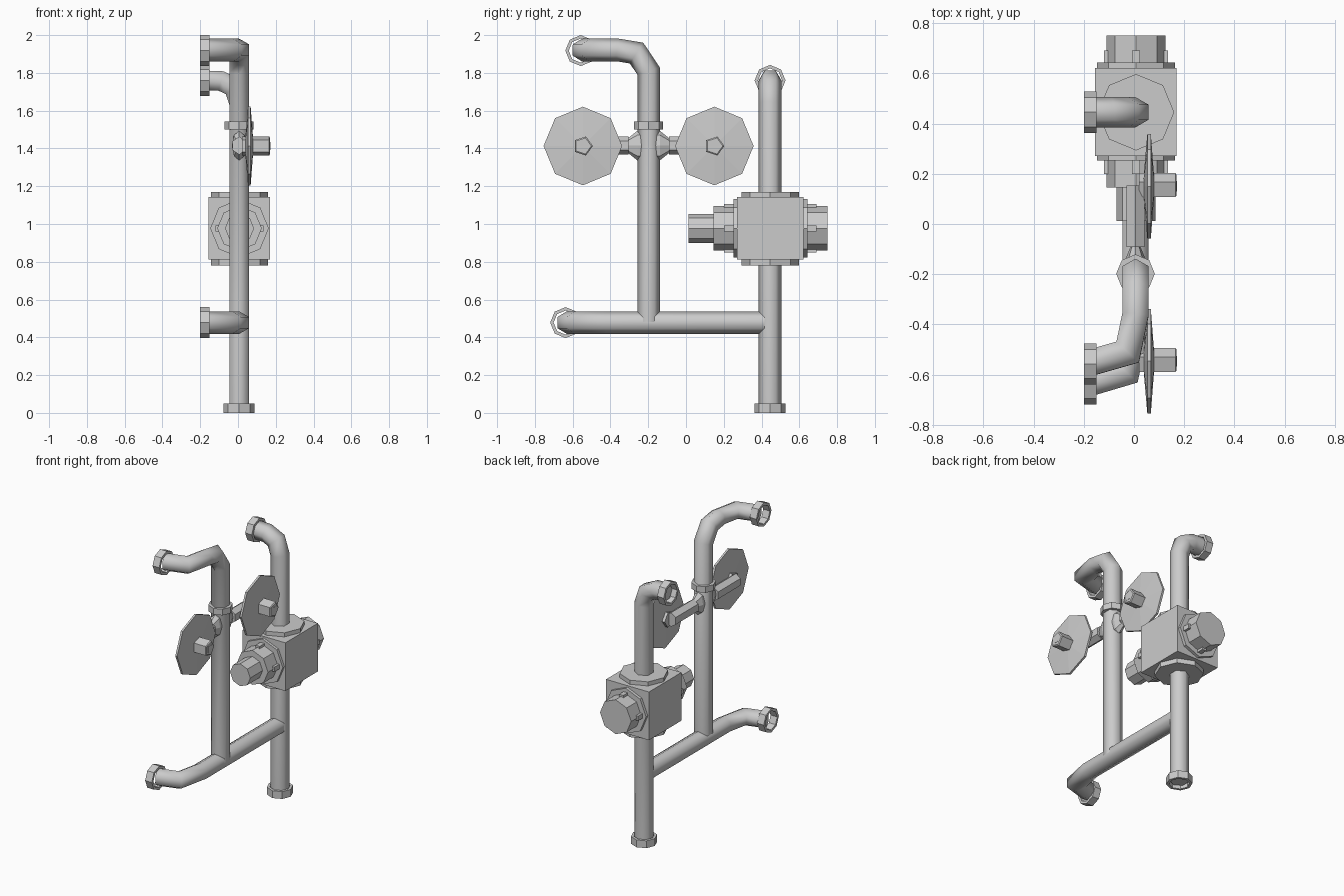
import bpy, bmesh, math
from mathutils import Vector, Matrix

if "Cube" in bpy.data.objects:
    bpy.data.objects.remove(bpy.data.objects["Cube"])

X0 = 0.006          # common pipe plane
MAIN_Y, RISER_Y = 0.445, -0.198
AXES = {'x': Matrix.Rotation(math.pi / 2, 4, 'Y'),
        'y': Matrix.Rotation(-math.pi / 2, 4, 'X'),
        'z': Matrix.Identity(4)}


def finish(name, bm, smooth=False):
    bmesh.ops.remove_doubles(bm, verts=bm.verts, dist=1e-5)
    bmesh.ops.recalc_face_normals(bm, faces=bm.faces)
    if smooth:
        for f in bm.faces:
            f.smooth = len(f.verts) == 4
    me = bpy.data.meshes.new(name)
    bm.to_mesh(me)
    bm.free()
    ob = bpy.data.objects.new(name, me)
    bpy.context.collection.objects.link(ob)
    return ob


def skin(bm, rings, closed):
    n = len(rings[0])
    pairs = list(zip(rings, rings[1:])) + ([(rings[-1], rings[0])] if closed else [])
    for a, b in pairs:
        for i in range(n):
            j = (i + 1) % n
            bm.faces.new((a[i], a[j], b[j], b[i]))
    if not closed:
        bm.faces.new(rings[0])
        bm.faces.new(rings[-1])


def lathe(name, origin, axis, profile, n=8, phase=0.0, squash=1.0, closed=False):
    """Spin (distance along axis, radius) points; squash flattens the first cross axis."""
    bm = bmesh.new()
    m = Matrix.Translation(origin) @ AXES[axis]
    rings = []
    for t, r in profile:
        angs = [phase + 2 * math.pi * i / n for i in range(n)]
        rings.append([bm.verts.new(m @ Vector((r * squash * math.cos(a), r * math.sin(a), t)))
                      for a in angs])
    skin(bm, rings, closed)
    return finish(name, bm)


def pipe(name, pts, normal, r=0.06, n=6):
    """Sweep a hexagon along a path with mitred bends."""
    pts = [Vector(p) for p in pts]
    nrm = Vector(normal)
    dirs = [(b - a).normalized() for a, b in zip(pts, pts[1:])]
    bm = bmesh.new()
    rings = []
    for i, p in enumerate(pts):
        d0, d1 = dirs[max(i - 1, 0)], dirs[min(i, len(dirs) - 1)]
        cut = (d0 + d1).normalized()
        side = d0.cross(nrm)
        ring = []
        for k in range(n):
            a = 2 * math.pi * k / n
            o = (nrm * math.cos(a) + side * math.sin(a)) * r
            o -= d0 * (o.dot(cut) / d0.dot(cut))
            ring.append(bm.verts.new(p + o))
        rings.append(ring)
        nrm = d0.rotation_difference(d1) @ nrm
    skin(bm, rings, False)
    return finish(name, bm, True)


def flange(name, origin, axis, depth):
    lathe(name, origin, axis, [(0, .082), (depth, .082), (depth, .064), (0, .064)], closed=True)


def box(name, lo, hi):
    bm = bmesh.new()
    bmesh.ops.create_cube(bm, size=1)
    for v in bm.verts:
        v.co = Vector([(a + b) / 2 + c * (b - a) for a, b, c in zip(lo, hi, v.co)])
    return finish(name, bm)


# Pipes
pipe("main_pipe", [(X0, MAIN_Y, .02), (X0, MAIN_Y, 1.64), (-.022, MAIN_Y, 1.725),
                   (-.09, MAIN_Y, 1.757), (-.165, MAIN_Y, 1.76)], (0, 1, 0))
pipe("riser_pipe", [(X0, RISER_Y, .48), (X0, RISER_Y, 1.81), (X0, -.262, 1.905),
                    (X0, -.36, 1.921), (-.025, -.51, 1.921), (-.165, -.55, 1.921)], (0, 1, 0))
pipe("cross_pipe", [(X0, .42, .478), (X0, -.42, .478), (-.03, -.59, .478),
                    (-.165, -.63, .478)], (0, 0, 1))

# Pipe end flanges
flange("bottom_flange", (X0, MAIN_Y, 0), 'z', .05)
for name, y, z in (("main_flange", MAIN_Y, 1.76), ("riser_flange", -.557, 1.918),
                   ("cross_flange", -.637, .478)):
    flange(name, (-.2, y, z), 'x', .05)
lathe("riser_collar", (X0, RISER_Y, 1.5), 'z', [(0, .077), (.042, .077)])

# Side arms and handwheels, one each side of the riser
for side, s in (("left", -1), ("right", 1)):
    c = (X0, RISER_Y, 1.415)
    lathe(side + "_arm_cone", c, 'y', [(0, .078), (s * .06, .078), (s * .12, .03)], squash=.5)
    lathe(side + "_arm", c, 'y', [(s * .107, .048), (s * .352, .048)], 6, math.pi / 6, .85)
    w = (0, RISER_Y + s * .348, 1.413)
    lathe(side + "_wheel", w, 'x', [(.035, 0), (.053, .208), (.067, .208), (.083, 0)])
    lathe(side + "_hub", w, 'x', [(.02, .053), (.165, .053), (.17, .045)], 5, math.pi / 2)
    lathe(side + "_spindle", w, 'x', [(.1, .03), (.172, .03)], 4, math.pi / 4)

# Valve body and its end plates
VZ = .977
box("valve_body", (-.155, .27, .812), (.17, .622, 1.142))
lathe("valve_top_plate", (.008, MAIN_Y, 1.14), 'z', [(0, .152), (.03, .152)])
lathe("valve_bottom_plate", (.008, MAIN_Y, .78), 'z', [(0, .152), (.032, .152)])
lathe("valve_front_plate", (.008, .252, VZ), 'y', [(0, .155), (.02, .155)])
lathe("valve_back_plate", (.008, .62, VZ), 'y', [(0, .155), (.022, .155)])
lathe("valve_front_collar", (.008, .145, VZ), 'y', [(0, .118), (.11, .118)])
lathe("valve_front_nozzle", (.008, .012, VZ), 'y', [(0, .077), (.135, .077)])
lathe("valve_back_cap", (.008, .64, VZ), 'y', [(0, .118), (.11, .118)])

# Lugs around both collars
for end, y0, y1 in (("front", .2, .255), ("back", .64, .69)):
    for i in range(4):
        a = i * math.pi / 2
        x, z = .008 + .112 * math.cos(a), VZ + .112 * math.sin(a)
        box(f"{end}_lug_{i + 1}", (x - .016, y0, z - .016), (x + .016, y1, z + .016))
